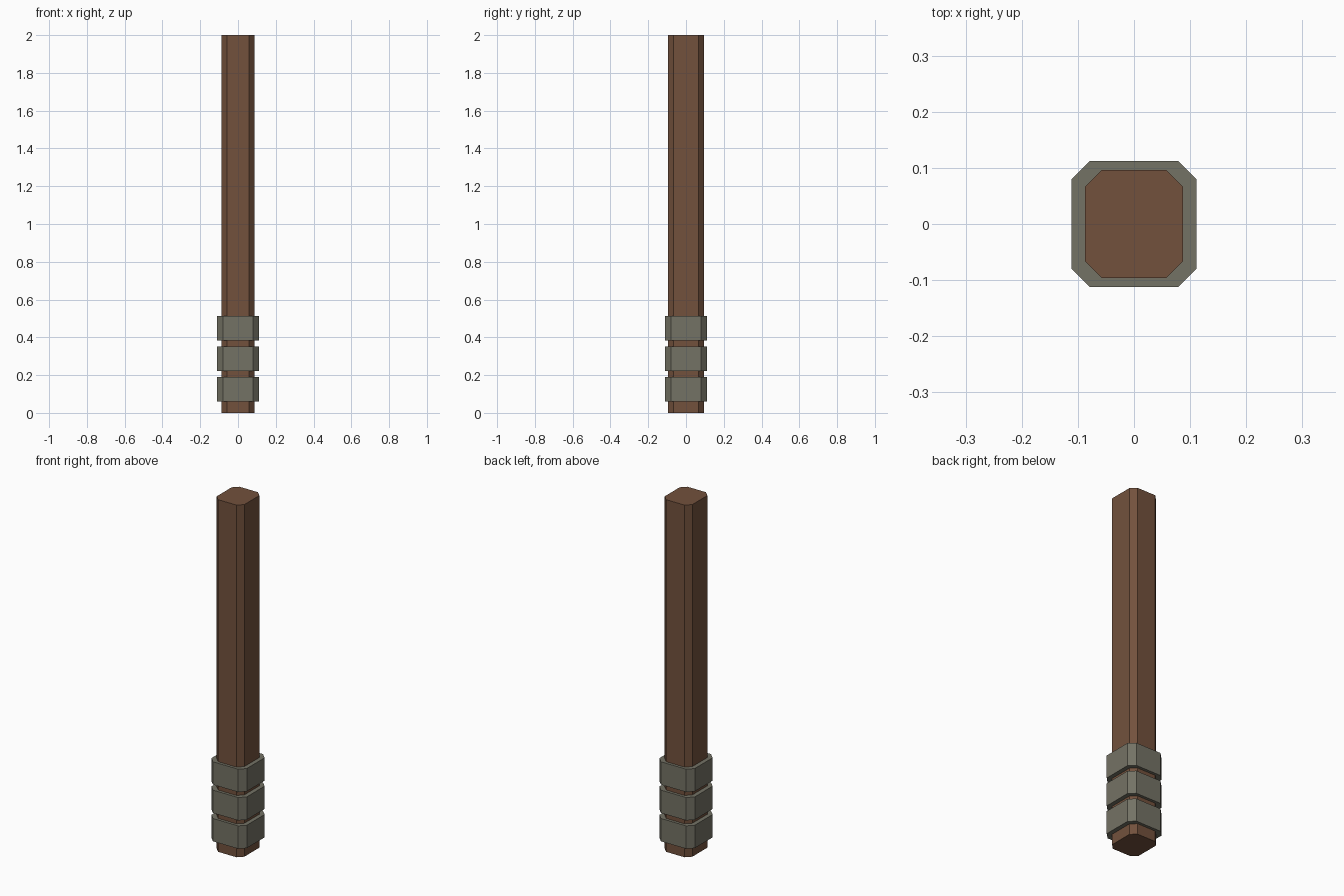
import bpy
import bmesh

cube = bpy.data.objects.get("Cube")
if cube:
    bpy.data.objects.remove(cube, do_unlink=True)


def make_material(name, color):
    mat = bpy.data.materials.new(name)
    mat.use_nodes = True
    mat.diffuse_color = color
    mat.node_tree.nodes["Principled BSDF"].inputs["Base Color"].default_value = color
    return mat


def chamfered_block(name, half_x, half_y, cut, bottom, top, mat):
    """Upright block whose four vertical corners are cut at 45 degrees."""
    outline = []
    for sx, sy in ((1, 1), (-1, 1), (-1, -1), (1, -1)):
        ends = [(sx * half_x, sy * (half_y - cut)), (sx * (half_x - cut), sy * half_y)]
        outline += ends if sx * sy > 0 else ends[::-1]
    bm = bmesh.new()
    base = bm.faces.new([bm.verts.new((x, y, bottom)) for x, y in outline])
    grown = bmesh.ops.extrude_face_region(bm, geom=[base], use_keep_orig=True)
    verts = [v for v in grown["geom"] if isinstance(v, bmesh.types.BMVert)]
    bmesh.ops.translate(bm, verts=verts, vec=(0, 0, top - bottom))
    bmesh.ops.recalc_face_normals(bm, faces=bm.faces)
    mesh = bpy.data.meshes.new(name)
    bm.to_mesh(mesh)
    bm.free()
    mesh.materials.append(mat)
    obj = bpy.data.objects.new(name, mesh)
    bpy.context.collection.objects.link(obj)
    return obj


wood = make_material("brown wood", (0.17, 0.083, 0.046, 1))
metal = make_material("grey metal", (0.175, 0.17, 0.13, 1))

# Wooden post
chamfered_block("post", 0.087, 0.096, 0.029, 0, 2, wood)

# Three metal bands near the foot
for i, label in enumerate(("lower", "middle", "upper")):
    bottom = 0.06 + i * 0.161
    chamfered_block(label + "_band", 0.111, 0.112, 0.032, bottom, bottom + 0.13, metal)
